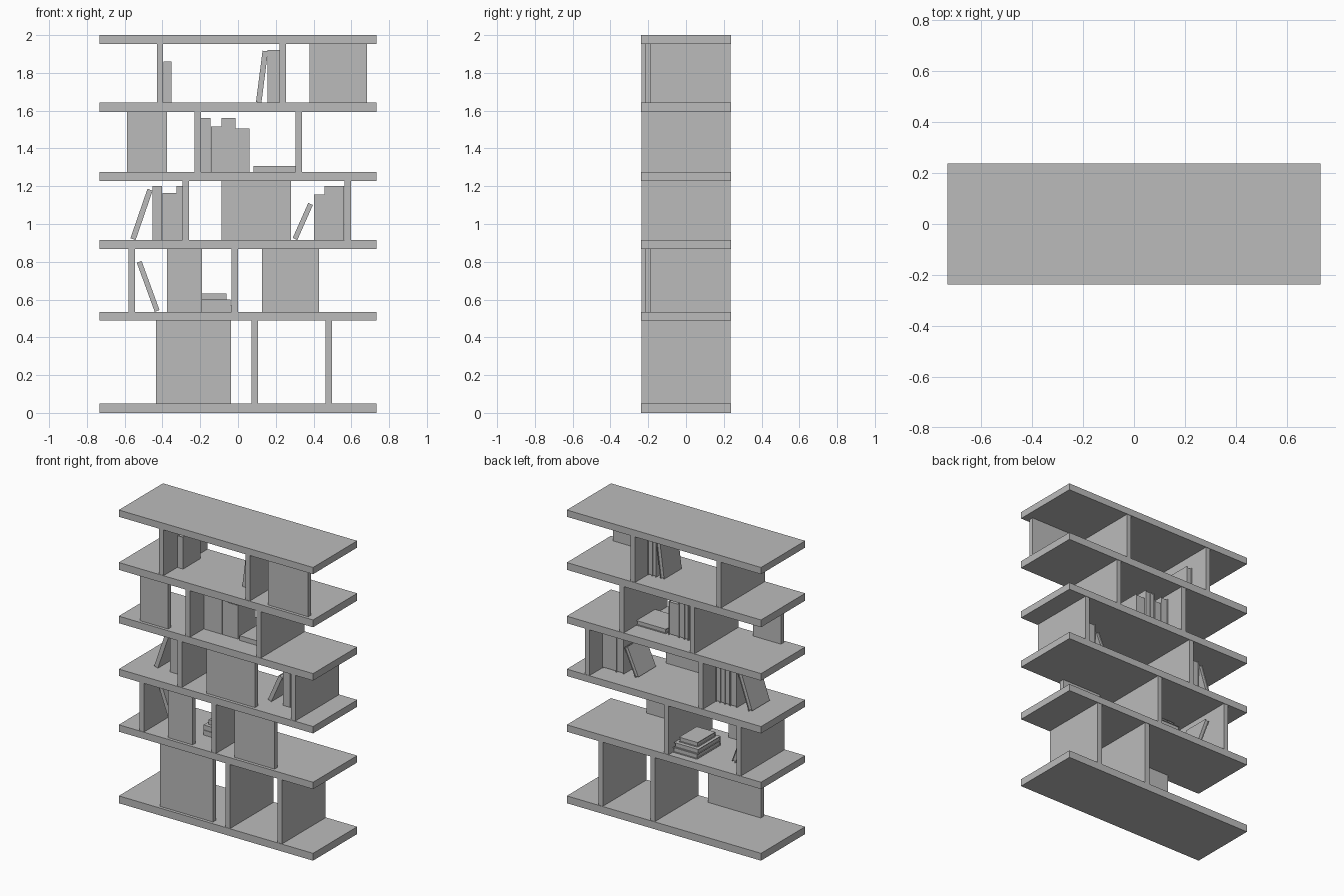
import bpy, bmesh, math
from mathutils import Matrix, Vector

if "Cube" in bpy.data.objects:
    bpy.data.objects.remove(bpy.data.objects["Cube"])

grey = bpy.data.materials.new("light_grey")
grey.diffuse_color = (0.5, 0.5, 0.5, 1)
grey.use_nodes = True
grey.node_tree.nodes["Principled BSDF"].inputs["Base Color"].default_value = grey.diffuse_color


def build(name, boxes, matrix=None):
    """One object made of boxes given as (x0, x1, y0, y1, z0, z1)."""
    bm = bmesh.new()
    for x0, x1, y0, y1, z0, z1 in boxes:
        m = Matrix.Translation(((x0 + x1) / 2, (y0 + y1) / 2, (z0 + z1) / 2)) \
            @ Matrix.Diagonal((x1 - x0, y1 - y0, z1 - z0, 1))
        bmesh.ops.create_cube(bm, size=1, matrix=m)
    if matrix:
        bm.transform(matrix)
    mesh = bpy.data.meshes.new(name)
    bm.to_mesh(mesh)
    bm.free()
    mesh.materials.append(grey)
    ob = bpy.data.objects.new(name, mesh)
    bpy.context.collection.objects.link(ob)
    return ob


def book(name, x, z, t, h, angle=0, y0=-0.09, depth=0.19):
    """Hardback with its spine to the front. (x, z) is the resting corner;
    positive angles lean right, 90 lies flat, negative angles lean left."""
    a, b = (0, t) if angle < 0 else (-t, 0)
    y1, c, i = y0 + depth, 0.004, 0.005
    build(name, [
        (a, a + c, y0 + c, y1, 0, h),                       # covers
        (b - c, b, y0 + c, y1, 0, h),
        (a, b, y0, y0 + c, 0, h),                           # spine
        (a + c, b - c, y0 + c, y1 - i, i, h - i),           # pages
    ], Matrix.Translation((x, 0, z)) @ Matrix.Rotation(math.radians(angle), 4, 'Y'))


# shelves
shelves = [(0, 0.05), (0.488, 0.535), (0.868, 0.915),
           (1.228, 1.276), (1.592, 1.642), (1.954, 2.0)]
for z0, z1 in shelves:
    build("shelf", [(-0.733, 0.733, -0.238, 0.238, z0, z1)])

# upright dividers (left x) and front panels (x range) on each level
levels = [
    ((0.071, 0.463), [(-0.435, -0.037)]),
    ((-0.579, -0.034), [(-0.375, -0.19), (0.127, 0.428)]),
    ((-0.293, 0.563), [(-0.087, 0.28)]),
    ((-0.23, 0.304), [(-0.587, -0.375)]),
    ((-0.43, 0.22), [(0.378, 0.682)]),
]
for n, (dividers, panels) in enumerate(levels):
    z0, z1 = shelves[n][1], shelves[n + 1][0]
    for x in dividers:
        build("divider", [(x, x + 0.034, -0.235, 0.235, z0, z1)])
    for x0, x1 in panels:
        build("front_panel", [(x0, x1, -0.217, -0.185, z0, z1)])

# standing books: shelf height, then (x0, x1, top)
rows = [
    (0.915, [(-0.452, -0.402, 1.20), (-0.40, -0.362, 1.165), (-0.362, -0.325, 1.165),
             (-0.325, -0.294, 1.20), (0.402, 0.457, 1.155), (0.459, 0.562, 1.20)]),
    (1.276, [(-0.195, -0.145, 1.56), (-0.143, -0.088, 1.515), (-0.087, -0.056, 1.56),
             (-0.055, -0.014, 1.56), (-0.013, 0.062, 1.505)]),
    (1.642, [(-0.395, -0.352, 1.86), (0.156, 0.187, 1.92), (0.188, 0.219, 1.92)]),
]
for z, row in rows:
    for x0, x1, top in row:
        book("standing_book", x1, z, x1 - x0, top - z)

# leaning books
book("leaning_book", -0.441, 0.535, 0.027, 0.277, -20)
book("leaning_book", -0.542, 0.915, 0.029, 0.277, 19)
book("leaning_book", 0.314, 0.915, 0.027, 0.203, 24)
book("leaning_book", 0.124, 1.642, 0.029, 0.274, 7.3)

# flat books
book("flat_book", 0.082, 1.276, 0.032, 0.222, 90, -0.10, 0.20)
book("stacked_book", -0.217, 0.535, 0.033, 0.182, 90, -0.06, 0.25)
book("stacked_book", -0.222, 0.568, 0.033, 0.182, 90, -0.055, 0.24)
book("stacked_book", -0.20, 0.601, 0.032, 0.14, 90, -0.03, 0.19)
